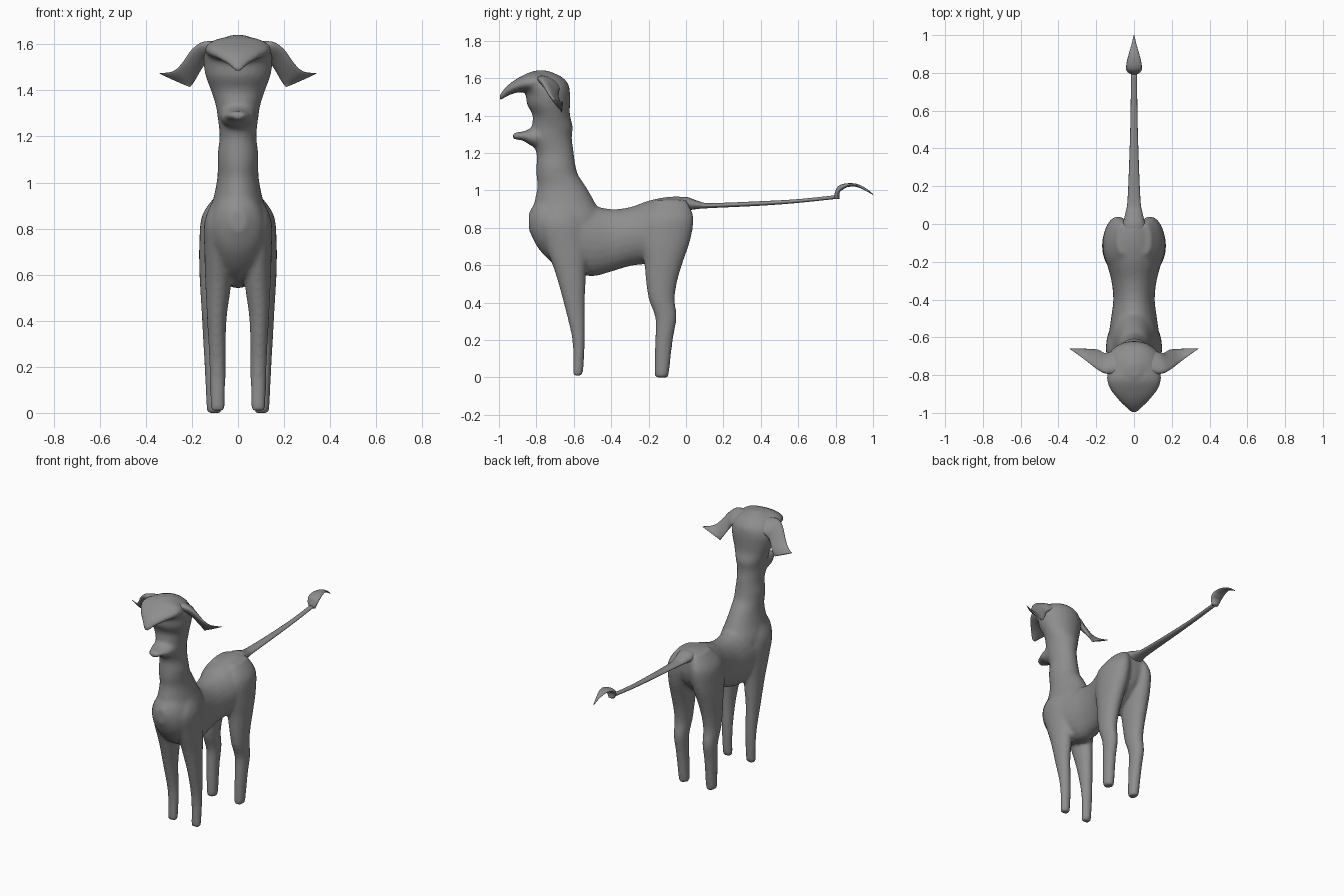
import bpy, bmesh, math
from mathutils import Vector

grey = bpy.data.materials.new("stone grey")
grey.diffuse_color = (0.27, 0.27, 0.27, 1)


def spline(rows, steps):
    """Smooth rows of numbers with a Catmull-Rom curve."""
    out = []
    for i in range(len(rows) - 1):
        p0, p1 = rows[max(i - 1, 0)], rows[i]
        p2, p3 = rows[i + 1], rows[min(i + 2, len(rows) - 1)]
        for s in range(steps):
            t = s / steps
            out.append([0.5 * (2 * b + (c - a) * t + (2 * a - 5 * b + 4 * c - d) * t * t
                               + (3 * b - a - 3 * c + d) * t ** 3)
                        for a, b, c, d in zip(p0, p1, p2, p3)])
    return out + [list(rows[-1])]


def loft(name, rings, steps=4, sides=24):
    """Skin elliptical rings given as centre, half axis a, half axis b."""
    bm = bmesh.new()
    loops = []
    for r in spline(rings, steps):
        c, a, b = Vector(r[:3]), Vector(r[3:6]), Vector(r[6:9])
        loops.append([bm.verts.new(c + a * math.cos(k * math.tau / sides)
                                   + b * math.sin(k * math.tau / sides)) for k in range(sides)])
    for l, m in zip(loops, loops[1:]):
        for k in range(sides):
            n = (k + 1) % sides
            bm.faces.new((l[k], l[n], m[n], m[k]))
    bm.faces.new(loops[0][::-1])
    bm.faces.new(loops[-1])
    bmesh.ops.recalc_face_normals(bm, faces=bm.faces)
    me = bpy.data.meshes.new(name)
    bm.to_mesh(me)
    bm.free()
    me.materials.append(grey)
    me.shade_smooth()
    ob = bpy.data.objects.new(name, me)
    bpy.context.collection.objects.link(ob)
    return ob


def along_y(rows):
    """Rows: y, bottom z, top z, half width."""
    return [(0, y, (lo + hi) / 2, w, 0, 0, 0, 0, (hi - lo) / 2) for y, lo, hi, w in rows]


def along_z(rows):
    """Rows: z, front y, back y, inner x, outer x."""
    return [((i + o) / 2, (f + b) / 2, z, (o - i) / 2, 0, 0, 0, (b - f) / 2, 0)
            for z, f, b, i, o in rows]


def flip(rings):
    return [(-r[0], r[1], r[2], -r[3], r[4], r[5], -r[6], r[7], r[8]) for r in rings]


# Torso from rump to chest
torso = loft("body", along_y([
    (0.02, 0.82, 0.94, 0.04), (-0.01, 0.74, 0.965, 0.09), (-0.10, 0.65, 0.965, 0.145),
    (-0.20, 0.61, 0.945, 0.145), (-0.30, 0.595, 0.91, 0.12), (-0.40, 0.565, 0.90, 0.11),
    (-0.50, 0.54, 0.92, 0.122), (-0.60, 0.56, 0.95, 0.135), (-0.70, 0.60, 0.97, 0.135),
    (-0.79, 0.69, 0.95, 0.10), (-0.84, 0.79, 0.88, 0.035)]))

# Neck and skull in one column
neck = loft("neck", along_z([(z, f, b, -w, w) for z, f, b, w in [
    (0.72, -0.78, -0.46, 0.12), (0.84, -0.83, -0.44, 0.13), (0.94, -0.81, -0.49, 0.105),
    (1.02, -0.795, -0.535, 0.09), (1.08, -0.80, -0.575, 0.088), (1.13, -0.80, -0.59, 0.088),
    (1.20, -0.80, -0.60, 0.08), (1.28, -0.83, -0.61, 0.088), (1.34, -0.825, -0.605, 0.098),
    (1.40, -0.82, -0.62, 0.118), (1.46, -0.85, -0.62, 0.14), (1.52, -0.86, -0.62, 0.15),
    (1.57, -0.90, -0.63, 0.142), (1.61, -0.87, -0.67, 0.10), (1.64, -0.81, -0.74, 0.03)]]))

# Overhanging upper beak and protruding lower lip
beak = loft("beak", along_y([
    (-0.74, 1.50, 1.63, 0.13), (-0.82, 1.52, 1.635, 0.145), (-0.88, 1.525, 1.61, 0.125),
    (-0.93, 1.515, 1.58, 0.085), (-0.97, 1.495, 1.545, 0.045), (-1.0, 1.475, 1.505, 0.012)]))
lip = loft("lip", along_y([
    (-0.74, 1.22, 1.36, 0.08), (-0.82, 1.235, 1.335, 0.075), (-0.87, 1.265, 1.315, 0.058),
    (-0.90, 1.27, 1.312, 0.045), (-0.925, 1.275, 1.305, 0.025)]))

# Legs, mirrored left and right
front_leg = along_z([
    (0.01, -0.605, -0.56, 0.06, 0.118), (0.03, -0.605, -0.55, 0.056, 0.12),
    (0.20, -0.608, -0.54, 0.054, 0.124), (0.40, -0.655, -0.54, 0.05, 0.134),
    (0.56, -0.70, -0.535, 0.03, 0.142), (0.70, -0.75, -0.53, 0.03, 0.146),
    (0.83, -0.78, -0.55, 0.03, 0.146), (0.92, -0.72, -0.60, 0.05, 0.11)])
hind_leg = along_z([
    (0.0, -0.165, -0.095, 0.075, 0.132), (0.03, -0.168, -0.09, 0.07, 0.137),
    (0.20, -0.165, -0.07, 0.07, 0.145), (0.32, -0.165, -0.05, 0.066, 0.152),
    (0.42, -0.20, -0.06, 0.06, 0.157), (0.52, -0.215, -0.045, 0.05, 0.163),
    (0.62, -0.225, -0.015, 0.035, 0.168), (0.74, -0.25, 0.025, 0.015, 0.168),
    (0.86, -0.24, 0.04, 0.01, 0.155), (0.95, -0.16, 0.0, 0.03, 0.09)])
parts = [torso, neck, beak, lip]
for rings in (front_leg, hind_leg):
    parts += [loft("leg", rings), loft("leg", flip(rings))]

# Fuse into one smooth skin
bpy.ops.object.select_all(action='DESELECT')
for p in parts:
    p.select_set(True)
bpy.context.view_layer.objects.active = torso
bpy.ops.object.join()
skin = torso.modifiers.new("fuse", 'REMESH')
skin.mode = 'VOXEL'
skin.voxel_size = 0.011
skin.use_smooth_shade = True
relax = torso.modifiers.new("relax", 'SMOOTH')
relax.factor = 0.5
relax.iterations = 6

# Floppy ears: each ring spans a front edge point to a back edge point
edges = [((0.08, -0.79, 1.60), (0.08, -0.67, 1.54)), ((0.15, -0.79, 1.605), (0.13, -0.68, 1.53)),
         ((0.20, -0.765, 1.575), (0.155, -0.685, 1.50)), ((0.245, -0.73, 1.515), (0.18, -0.67, 1.455)),
         ((0.285, -0.70, 1.482), (0.195, -0.665, 1.43)), ((0.342, -0.66, 1.475), (0.208, -0.665, 1.415))]
ear = []
for i, (p, q) in enumerate(edges):
    p, q = Vector(p), Vector(q)
    nxt, prv = edges[min(i + 1, 5)], edges[max(i - 1, 0)]
    path = Vector(nxt[0]) + Vector(nxt[1]) - Vector(prv[0]) - Vector(prv[1])
    thick = (p - q).cross(path).normalized() * (0.035, 0.028, 0.02, 0.014, 0.01, 0.004)[i]
    ear.append((*((p + q) / 2), *((p - q) / 2), *thick))
loft("ear_right", ear)
loft("ear_left", flip(ear))

# Long tail with a curled leaf-shaped tuft
loft("tail", along_y([
    (-0.06, 0.87, 0.96, 0.075), (0.0, 0.89, 0.965, 0.06), (0.06, 0.90, 0.945, 0.045),
    (0.13, 0.905, 0.932, 0.034), (0.40, 0.918, 0.942, 0.023), (0.60, 0.933, 0.953, 0.018),
    (0.81, 0.955, 0.975, 0.016)]), sides=16)
loft("tail_tuft", [
    (0, 0.805, 0.955, 0.022, 0, 0, 0, 0.016, 0), (0, 0.808, 0.985, 0.036, 0, 0, 0, 0.014, 0.004),
    (0, 0.825, 1.012, 0.042, 0, 0, 0, 0.012, -0.010), (0, 0.86, 1.027, 0.038, 0, 0, 0, 0.003, -0.010),
    (0, 0.91, 1.027, 0.025, 0, 0, 0, -0.002, -0.008), (0, 0.955, 1.008, 0.012, 0, 0, 0, -0.003, -0.006),
    (0, 1.0, 0.978, 0.002, 0, 0, 0, -0.001, -0.002)], sides=16)
